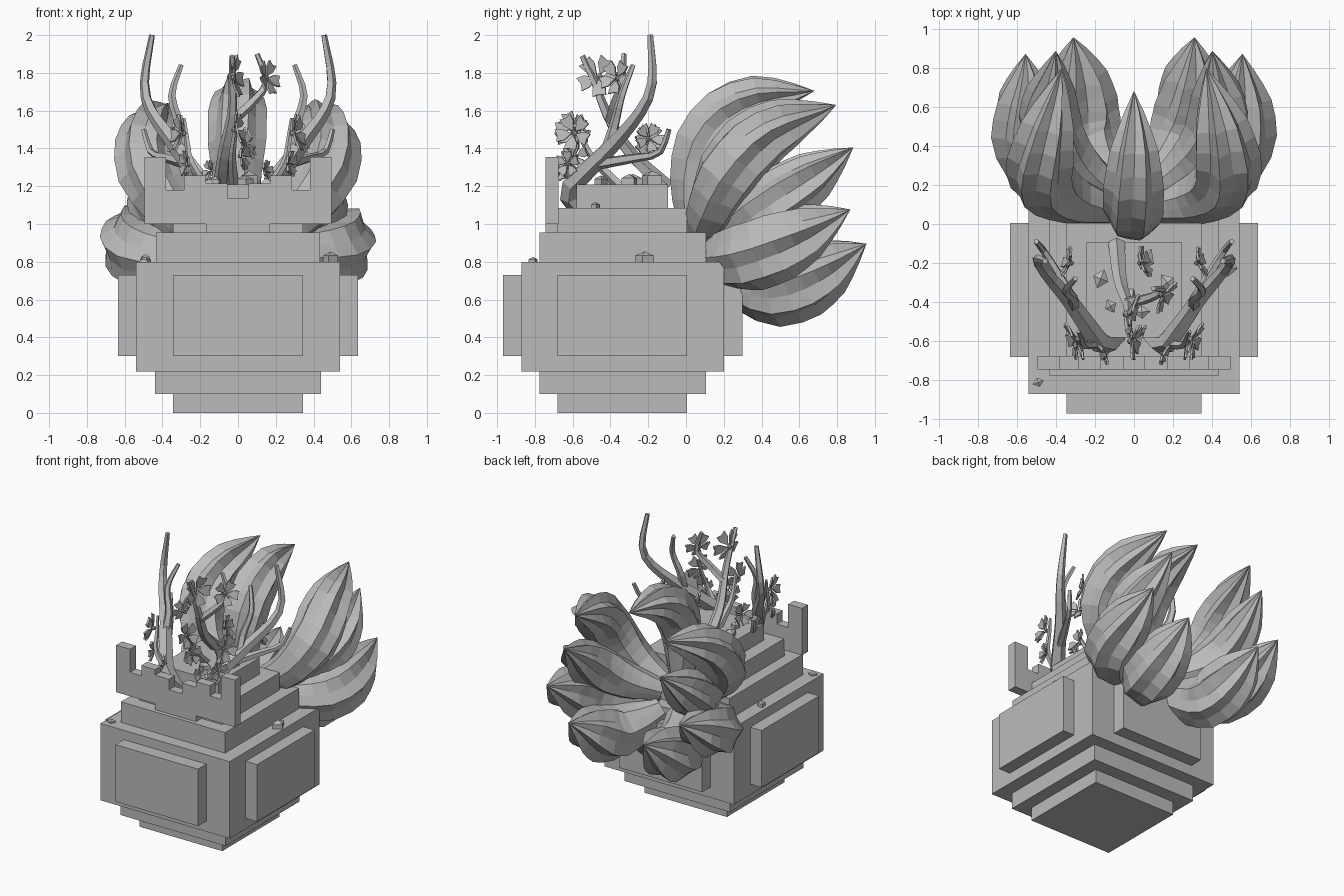
import bpy, bmesh, math, random
from mathutils import Vector, Matrix

if "Cube" in bpy.data.objects:
    bpy.data.objects.remove(bpy.data.objects["Cube"])
random.seed(4)

grey = bpy.data.materials.new("plain_grey")
grey.diffuse_color = (0.5, 0.5, 0.5, 1)
grey.use_nodes = True
grey.node_tree.nodes["Principled BSDF"].inputs["Base Color"].default_value = grey.diffuse_color


def finish(name, bm):
    bmesh.ops.recalc_face_normals(bm, faces=bm.faces[:])
    me = bpy.data.meshes.new(name)
    bm.to_mesh(me)
    bm.free()
    me.materials.append(grey)
    ob = bpy.data.objects.new(name, me)
    bpy.context.collection.objects.link(ob)
    return ob


def box(name, hx, y0, y1, z0, z1):
    bm = bmesh.new()
    m = Matrix.Translation((0, (y0 + y1) / 2, (z0 + z1) / 2)) @ Matrix.Diagonal((2 * hx, y1 - y0, z1 - z0, 1))
    bmesh.ops.create_cube(bm, size=1, matrix=m)
    return finish(name, bm)


def spline(pts, n):
    # Catmull-Rom through the points, evenly respaced into n + 1 samples
    p = [Vector(q) for q in pts]
    p = [2 * p[0] - p[1]] + p + [2 * p[-1] - p[-2]]
    out = []
    for i in range(1, len(p) - 2):
        for k in range(12):
            t = k / 12
            a, b, c, d = p[i - 1:i + 3]
            out.append(0.5 * (2 * b + (c - a) * t + (2 * a - 5 * b + 4 * c - d) * t * t
                              + (3 * b - a - 3 * c + d) * t ** 3))
    out.append(p[-2])
    acc = [0]
    for a, b in zip(out, out[1:]):
        acc.append(acc[-1] + (b - a).length)
    res, j = [], 0
    for i in range(n + 1):
        s = acc[-1] * i / n
        while j < len(out) - 2 and acc[j + 1] < s:
            j += 1
        res.append(out[j].lerp(out[j + 1], min(1, (s - acc[j]) / (acc[j + 1] - acc[j]))))
    return res


def sweep(name, pts, radius, n, sides, ridge=lambda t, k: 1, twist=0.0):
    path = spline(pts, n)
    bm = bmesh.new()
    rings = []
    tan = (path[1] - path[0]).normalized()
    side = tan.orthogonal().normalized()
    for i, c in enumerate(path):
        t = i / n
        new = (path[min(i + 1, n)] - path[max(i - 1, 0)]).normalized()
        side = tan.rotation_difference(new) @ side
        side = (side - new * side.dot(new)).normalized()
        tan = new
        up = tan.cross(side)
        ring = []
        for k in range(sides):
            a = 2 * math.pi * k / sides + twist * t
            r = max(radius(t) * ridge(t, k), 0.0005)
            ring.append(bm.verts.new(c + (side * math.cos(a) + up * math.sin(a)) * r))
        rings.append(ring)
    for a, b in zip(rings, rings[1:]):
        for k in range(sides):
            j = (k + 1) % sides
            bm.faces.new((a[k], a[j], b[j], b[k]))
    bm.faces.new(rings[0])
    bm.faces.new(rings[-1])
    return finish(name, bm)


def lerp_table(tab, t):
    for (a, u), (b, v) in zip(tab, tab[1:]):
        if t <= b:
            return u + (v - u) * (t - a) / (b - a)
    return tab[-1][1]


def flip(pts, s):
    return [(x * s, y, z) for x, y, z in pts]


# Stepped block body
box("foot_step", 0.345, -0.68, 0.005, 0, 0.10)
box("lower_step", 0.44, -0.775, 0.105, 0.10, 0.22)
box("main_block", 0.54, -0.87, 0.20, 0.22, 0.80)
box("front_back_panel", 0.345, -0.97, 0.30, 0.30, 0.73)
box("side_panels", 0.635, -0.68, 0.005, 0.30, 0.73)
box("upper_step", 0.435, -0.775, 0.105, 0.80, 0.955)
box("top_step", 0.345, -0.68, 0.005, 0.955, 1.085)
box("cap_step", 0.245, -0.58, -0.095, 1.085, 1.21)

# Notched crest plate at the front
half = [(0.055, 1.135), (0.055, 1.215), (0.17, 1.215), (0.17, 1.257), (0.286, 1.257), (0.286, 1.18),
        (0.38, 1.18), (0.38, 1.355), (0.495, 1.355), (0.495, 1.0), (0.17, 1.0), (0.17, 0.955)]
bm = bmesh.new()
outline = half + [(-x, z) for x, z in reversed(half)]
face = bm.faces.new([bm.verts.new((x, -0.745, z)) for x, z in outline])
ext = bmesh.ops.extrude_face_region(bm, geom=[face])
bmesh.ops.translate(bm, vec=(0, 0.07, 0), verts=[v for v in ext["geom"] if isinstance(v, bmesh.types.BMVert)])
finish("crest_plate", bm)

# Nine ridged, pointed tails
fat = [(0, 0.5), (0.2, 0.82), (0.42, 1), (0.6, 0.96), (0.75, 0.74), (0.88, 0.40), (1, 0)]


def tail(name, pts, r):
    wob = [random.uniform(0.92, 1.06) for _ in range(14)]

    def ridge(t, k):
        deep = 0.04 + 0.26 * max(0, t - 0.25)
        return (1 + deep * (1 if k % 2 else -1)) * (1 + (wob[k] - 1) * t)
    sweep(name, pts, lambda t: r * lerp_table(fat, t), 12, 14, ridge, 0.5)


tail("tail_middle", [(0, 0.05, 0.93), (0, 0.05, 1.28), (0, 0.15, 1.52), (0, 0.36, 1.66), (0, 0.68, 1.705)], 0.15)
tails = {
    "tail_top": ([(0.12, 0.08, 0.93), (0.33, 0.13, 1.06), (0.47, 0.23, 1.28), (0.46, 0.43, 1.49), (0.37, 0.795, 1.63)], 0.16),
    "tail_upper": ([(0.1, 0.15, 0.90), (0.30, 0.30, 0.98), (0.43, 0.50, 1.13), (0.40, 0.885, 1.405)], 0.155),
    "tail_outer": ([(0.12, 0.15, 0.82), (0.35, 0.24, 0.82), (0.53, 0.43, 0.87), (0.555, 0.87, 1.077)], 0.185),
    "tail_lower": ([(0.08, 0.18, 0.78), (0.2, 0.34, 0.69), (0.28, 0.55, 0.67), (0.31, 0.955, 0.895)], 0.185),
}
for s, label in ((1, "right"), (-1, "left")):
    for nm, (pts, r) in tails.items():
        tail(nm + "_" + label, flip(pts, s), r)


# Branches: straight-tapered five-sided sweeps
def branch(name, pts, r0, r1, n=8):
    sweep(name, pts, lambda t: r0 + (r1 - r0) * t, n, 5)


# Blossoms: five notched petals round a small hub
def blossom(name, loc, r, normal):
    bm = bmesh.new()
    rot = Vector((0, 0, 1)).rotation_difference(Vector(normal).normalized()).to_matrix().to_4x4()
    m = Matrix.Translation(loc) @ rot
    for i in range(5):
        base = 2 * math.pi * i / 5 + r * 20
        shape = [(0.12, 0), (0.6, -0.5), (0.95, -0.33), (0.82, 0), (0.95, 0.33), (0.6, 0.5)]
        layers = []
        for h in (0, 0.012):
            layers.append([bm.verts.new(m @ Vector((r * d * math.cos(base + a), r * d * math.sin(base + a),
                                                    h + 0.3 * r * d))) for d, a in shape])
        lo, hi = layers
        bm.faces.new(lo)
        bm.faces.new(hi)
        for k in range(6):
            j = (k + 1) % 6
            bm.faces.new((lo[k], lo[j], hi[j], hi[k]))
    bmesh.ops.create_icosphere(bm, subdivisions=1, radius=r * 0.17, matrix=m)
    finish(name, bm)


for s, label in ((1, "right"), (-1, "left")):
    branch("antler_" + label, flip([(0.10, -0.56, 1.09), (0.16, -0.62, 1.18), (0.24, -0.52, 1.29), (0.34, -0.38, 1.43),
                                    (0.46, -0.24, 1.60), (0.495, -0.18, 1.75), (0.455, -0.19, 2.0)], s), 0.062, 0.016, 14)
    branch("antler_prong_" + label, flip([(0.31, -0.42, 1.39), (0.31, -0.38, 1.52), (0.35, -0.34, 1.68),
                                          (0.30, -0.28, 1.84)], s), 0.032, 0.014)
    branch("antler_rear_prong_" + label, flip([(0.27, -0.46, 1.32), (0.38, -0.27, 1.35), (0.46, -0.14, 1.38),
                                               (0.50, -0.09, 1.50)], s), 0.032, 0.014)
    branch("antler_twig_" + label, flip([(0.17, -0.61, 1.2), (0.25, -0.62, 1.33), (0.27, -0.58, 1.45),
                                         (0.285, -0.55, 1.56)], s), 0.026, 0.010)
    blossom("twig_blossom_" + label, (0.29 * s, -0.59, 1.48), 0.105, (s, -0.3, 0.15))
    blossom("low_blossom_" + label, (0.26 * s, -0.62, 1.32), 0.075, (s, -0.4, 0))
    blossom("rear_blossom_" + label, (0.32 * s, -0.20, 1.45), 0.085, (s, 0.3, 0.2))
    blossom("base_blossom_" + label, (0.14 * s, -0.66, 1.28), 0.06, (s, -0.5, 0.2))

# Middle branch with two forks
branch("middle_branch", [(-0.09, -0.10, 1.19), (-0.07, -0.30, 1.38), (-0.03, -0.42, 1.58), (-0.03, -0.48, 1.74),
                         (-0.03, -0.55, 1.89)], 0.045, 0.016, 10)
branch("middle_fork", [(-0.03, -0.40, 1.55), (0.07, -0.38, 1.64), (0.15, -0.34, 1.75), (0.10, -0.33, 1.90)], 0.03, 0.014)
branch("middle_front_twig", [(-0.02, -0.35, 1.2), (-0.03, -0.50, 1.36), (-0.01, -0.58, 1.52)], 0.03, 0.012)
blossom("high_blossom", (0.14, -0.36, 1.77), 0.10, (0.8, -0.5, 0.2))
blossom("high_blossom_left", (-0.04, -0.46, 1.78), 0.12, (1, -0.25, 0.1))
blossom("middle_blossom", (-0.02, -0.60, 1.50), 0.10, (1, -0.2, 0.2))
blossom("middle_blossom_low", (0.01, -0.58, 1.36), 0.08, (1, -0.35, 0))
blossom("middle_blossom_rear", (0.03, -0.20, 1.42), 0.09, (1, 0.3, 0.3))

# Small angular stones lying on the steps
for i, (x, y, z, r) in enumerate([(-0.49, -0.81, 0.80, 0.035), (0.49, -0.22, 0.81, 0.06), (-0.49, -0.2, 0.81, 0.04),
                                  (0.29, -0.48, 1.09, 0.035), (-0.17, -0.28, 1.22, 0.06), (0.17, -0.30, 1.22, 0.06),
                                  (0.04, -0.45, 1.22, 0.05), (0.06, -0.18, 1.23, 0.07), (-0.12, -0.42, 1.22, 0.045)]):
    bm = bmesh.new()
    m = Matrix.Translation((x, y, z)) @ Matrix.Rotation(0.35 + i, 4, 'Z') @ Matrix.Diagonal((1, 0.8, 0.75, 1))
    bmesh.ops.create_uvsphere(bm, u_segments=4, v_segments=3, radius=r, matrix=m)
    finish("stone_%d" % (i + 1), bm)
